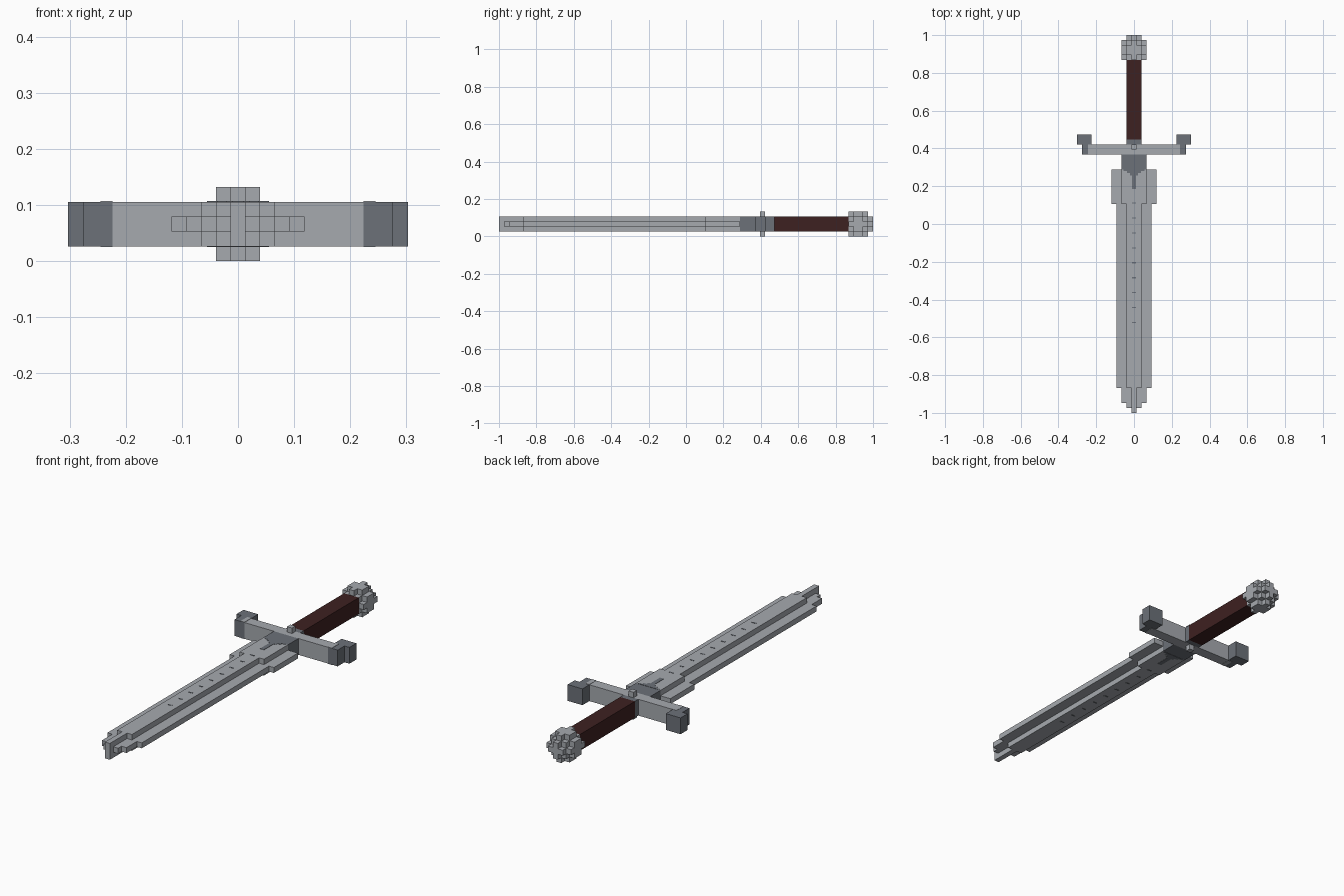
import bpy, bmesh
from mathutils import Vector

if "Cube" in bpy.data.objects:
    bpy.data.objects.remove(bpy.data.objects["Cube"])

U = 2 / 76          # size of one grid cell; y cells are counted from the blade tip


def material(name, rgb):
    m = bpy.data.materials.new(name)
    m.use_nodes = True
    m.diffuse_color = (*rgb, 1)
    m.node_tree.nodes["Principled BSDF"].inputs["Base Color"].default_value = (*rgb, 1)
    return m


STEEL = material("light steel", (0.38, 0.40, 0.43))
DARK = material("dark steel", (0.15, 0.165, 0.19))
LEATHER = material("dark red leather", (0.048, 0.015, 0.015))


def finish(bm, name, mat):
    bmesh.ops.remove_doubles(bm, verts=bm.verts, dist=1e-4)
    bmesh.ops.recalc_face_normals(bm, faces=bm.faces)
    for v in bm.verts:
        v.co = (v.co.x * U, v.co.y * U - 1, v.co.z * U)
    me = bpy.data.meshes.new(name)
    bm.to_mesh(me)
    bm.free()
    me.materials.append(mat)
    ob = bpy.data.objects.new(name, me)
    bpy.context.collection.objects.link(ob)
    return ob


def stepped_prism(name, steps, end, z0, z1, mat):
    """Mirrored outline whose half width changes at each (y, half width)."""
    half = []
    for i, (y, w) in enumerate(steps):
        y_next = steps[i + 1][0] if i + 1 < len(steps) else end
        half += [(w, y), (w, y_next)]
    outline = half + [(-x, y) for x, y in reversed(half)]
    bm = bmesh.new()
    face = bm.faces.new([bm.verts.new((x, y, z0)) for x, y in outline])
    ext = bmesh.ops.extrude_face_region(bm, geom=[face])
    for v in ext["geom"]:
        if isinstance(v, bmesh.types.BMVert):
            v.co.z = z1
    return finish(bm, name, mat)


def box(name, x, y, z, mat):
    bm = bmesh.new()
    bmesh.ops.create_cube(bm, size=1)
    for v in bm.verts:
        v.co = [r[0] if c < 0 else r[1] for c, r in zip(v.co, (x, y, z))]
    return finish(bm, name, mat)


# Blade: tall core with thin cutting edges
stepped_prism("blade_core", [(0, 0.5), (5, 1.5), (42, 2.5)], 49, 1, 4, STEEL)
stepped_prism("blade_edges", [(1, 1.5), (2, 2.5), (5, 3.5), (42, 4.5)], 49, 2, 3, STEEL)
box("blade_shoulder", (-2.5, 2.5), (49, 52), (1, 4), DARK)

# Dark inlay and dashes on both flat sides of the blade
for side, z in (("top", 4), ("bottom", 1)):
    za, zb = z - 0.05, z + 0.05
    stepped_prism(f"inlay_{side}", [(45, 0.4), (47.8, 0.8), (48.3, 1.4), (48.7, 2.1)],
                  49, za, zb, DARK)
    for i in range(9):
        y = 42.2 - 3 * i
        box(f"inlay_dash_{side}_{i}", (-0.4, 0.4), (y - 0.12, y + 0.12), (za, zb), DARK)

# Crossguard with hooked dark ends
box("guard_bar", (-8.5, 8.5), (52, 54), (1, 4), STEEL)
box("guard_stud", (-0.5, 0.5), (53, 54), (0, 5), STEEL)
for side, s in (("left", 1), ("right", -1)):
    def span(a, b):
        return tuple(sorted((s * a, s * b)))
    box(f"guard_end_{side}", span(8.5, 10.5), (52, 54), (1, 4), DARK)
    box(f"guard_hook_{side}", span(8.5, 11.5), (54, 56), (1, 4), DARK)
    for face, z in (("top", 4), ("bottom", 1)):
        box(f"guard_trim_{side}_{face}", span(8.5, 9.3), (52, 54),
            (z - 0.05, z + 0.05), STEEL)

# Grip
box("grip_collar", (-1.5, 1.5), (54, 55), (1, 4), DARK)
box("grip", (-1.5, 1.5), (55, 71), (1, 4), LEATHER)

# Pommel: blocky ball, only the exposed cell faces are made
cells = {(x, y, z) for x in range(-2, 3) for y in range(-3, 3) for z in range(-2, 3)
         if x * x + (abs(y + 0.5) - 0.5) ** 2 + z * z <= 5 and y > -3}
bm = bmesh.new()
for c in cells:
    centre = Vector((c[0], c[1] + 73.5, c[2] + 2.5))
    for axis in range(3):
        for s in (-1, 1):
            n = Vector((0, 0, 0))
            n[axis] = s
            if tuple(int(a + b) for a, b in zip(c, n)) in cells:
                continue
            u = Vector((0, 0, 0))
            u[(axis + 1) % 3] = 0.5
            v = n.cross(u)
            mid = centre + n / 2
            bm.faces.new([bm.verts.new(mid + d) for d in (u + v, v - u, -u - v, u - v)])
finish(bm, "pommel", STEEL)
